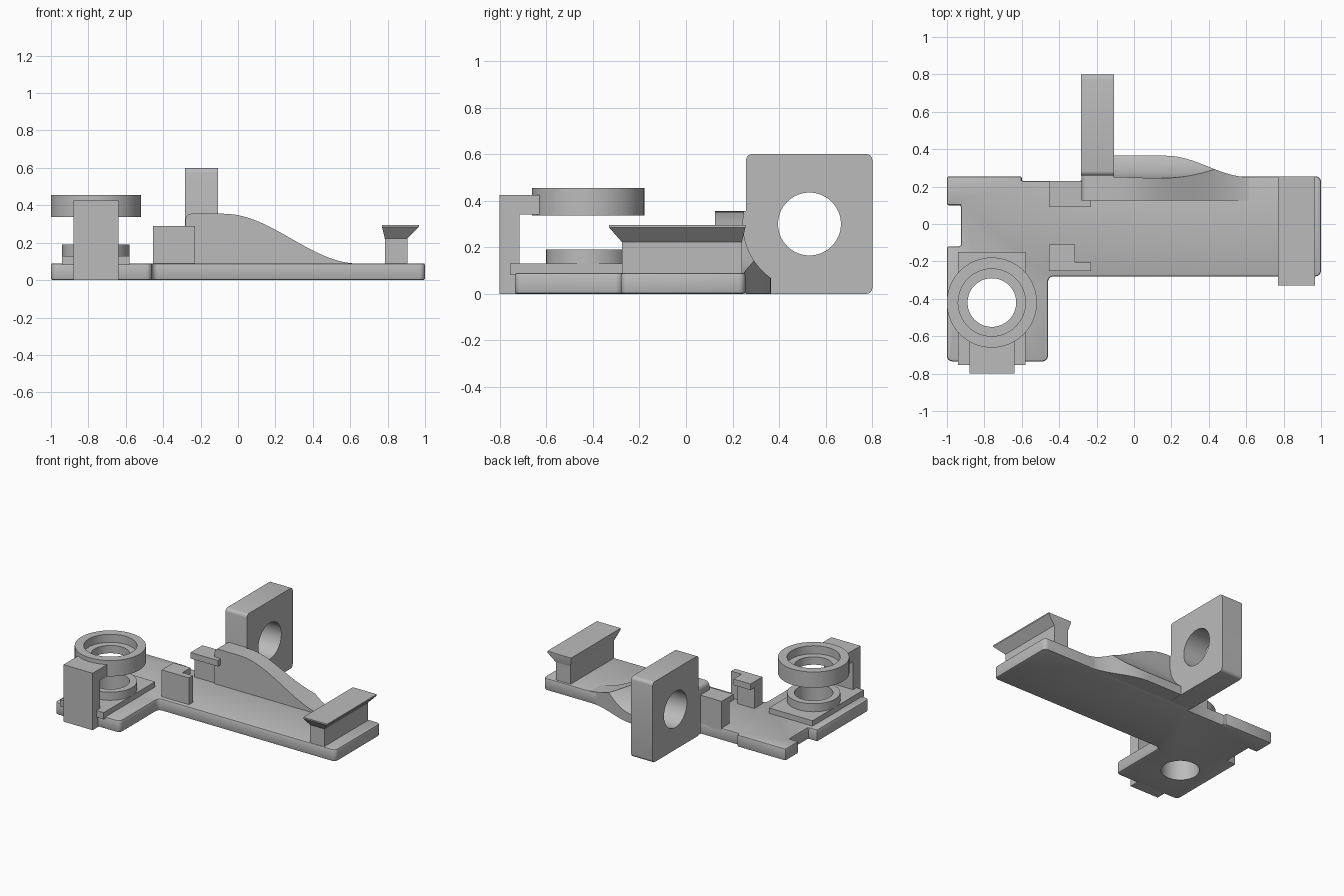
import bpy, bmesh, math
from mathutils import Vector, Matrix

old = bpy.data.objects.get("Cube")
if old:
    bpy.data.objects.remove(old, do_unlink=True)

GREY = bpy.data.materials.new("plain_grey")
GREY.use_nodes = True
TONE = (0.5, 0.5, 0.5, 1)
GREY.diffuse_color = TONE
GREY.node_tree.nodes["Principled BSDF"].inputs["Base Color"].default_value = TONE


def add_object(name, bm):
    bmesh.ops.recalc_face_normals(bm, faces=bm.faces)
    mesh = bpy.data.meshes.new(name)
    bm.to_mesh(mesh)
    bm.free()
    mesh.materials.append(GREY)
    obj = bpy.data.objects.new(name, mesh)
    bpy.context.collection.objects.link(obj)
    return obj


def prism(name, points, axis, lo, hi):
    """Extrude a closed outline along z (x, y points), y (x, z) or x (y, z)."""
    place = {"z": lambda a, b: (a, b, lo), "y": lambda a, b: (a, lo, b),
             "x": lambda a, b: (lo, a, b)}[axis]
    bm = bmesh.new()
    face = bm.faces.new([bm.verts.new(place(a, b)) for a, b in points])
    grown = bmesh.ops.extrude_face_region(bm, geom=[face])["geom"]
    shift = Vector(place(0, 0)) * 0
    shift["xyz".index(axis)] = hi - lo
    bmesh.ops.translate(bm, vec=shift, verts=[v for v in grown if isinstance(v, bmesh.types.BMVert)])
    return add_object(name, bm)


def box(name, x, y, z):
    return prism(name, [(x[0], y[0]), (x[1], y[0]), (x[1], y[1]), (x[0], y[1])], "z", *z)


def circle(cx, cy, r, n=64):
    return [(cx + r * math.cos(math.tau * i / n), cy + r * math.sin(math.tau * i / n)) for i in range(n)]


def bake(obj):
    graph = bpy.context.evaluated_depsgraph_get()
    mesh = bpy.data.meshes.new_from_object(obj.evaluated_get(graph))
    obj.modifiers.clear()
    obj.data = mesh


def combine(obj, tool, operation="DIFFERENCE"):
    mod = obj.modifiers.new("cut", "BOOLEAN")
    mod.operation, mod.object, mod.solver = operation, tool, "EXACT"
    bake(obj)
    bpy.data.objects.remove(tool, do_unlink=True)


def round_edges(obj, width, segments=3):
    mod = obj.modifiers.new("round", "BEVEL")
    mod.width, mod.segments, mod.limit_method = width, segments, "ANGLE"
    mod.angle_limit = math.radians(40)
    bake(obj)


def round_corners(obj, axis, radius, rule):
    """Round the edges that run along one axis where the rule holds."""
    bm = bmesh.new()
    bm.from_mesh(obj.data)
    k = "xyz".index(axis)
    edges = [e for e in bm.edges if abs((e.verts[0].co - e.verts[1].co).normalized()[k]) > 0.99
             and rule(e.verts[0].co)]
    bmesh.ops.bevel(bm, geom=edges, offset=radius, segments=4, profile=0.5, affect="EDGES")
    bm.to_mesh(obj.data)
    bm.free()


def ease(t):
    return 0.5 * (1 + math.cos(math.pi * t))


LENS = (-0.76, -0.42)
PLATE_TOP = 0.09

# L-shaped base plate with a notched left edge
base = prism("base_plate", [(-1, -0.735), (-0.46, -0.735), (-0.46, -0.28), (1, -0.28), (1, 0.255),
                            (-0.28, 0.255), (-0.28, 0.23), (-0.6, 0.23), (-0.6, 0.255), (-1, 0.255),
                            (-1, 0.1), (-0.925, 0.1), (-0.925, -0.12), (-1, -0.12)], "z", 0, PLATE_TOP)
round_corners(base, "z", 0.03, lambda c: c.y < -0.2 or c.x > 0.9)
round_edges(base, 0.01, 2)
combine(base, prism("hole", circle(*LENS, 0.13), "z", -0.1, 0.2))

# Ring seat: raised rectangular pad and lower ring
pad = box("ring_pad", (-0.94, -0.58), (-0.755, -0.15), (0.08, 0.13))
combine(pad, prism("hole", circle(*LENS, 0.13), "z", 0, 0.3))
lower = prism("lower_ring", circle(*LENS, 0.18), "z", 0.12, 0.19)
combine(lower, prism("hole", circle(*LENS, 0.13), "z", 0, 0.3))

# Upper ring with a stepped bore, held by an arm
upper = prism("upper_ring", circle(*LENS, 0.241), "z", 0.337, 0.455)
combine(upper, prism("bore", circle(*LENS, 0.13), "z", 0.2, 0.6))
combine(upper, prism("step", circle(*LENS, 0.18), "z", 0.395, 0.6))
prism("ring_arm", [(-0.8, 0), (-0.715, 0), (-0.715, 0.34), (-0.625, 0.34), (-0.625, 0.425),
                   (-0.8, 0.425)], "x", -0.88, -0.64)

# Pair of clips with overhanging lips
prism("back_clip", [(0.135, 0.07), (0.23, 0.07), (0.23, 0.29), (0.09, 0.29), (0.09, 0.245),
                    (0.135, 0.245)], "x", -0.455, -0.23)
prism("front_clip", [(-0.25, 0.07), (-0.155, 0.07), (-0.155, 0.245), (-0.11, 0.245), (-0.11, 0.29),
                     (-0.25, 0.29)], "x", -0.455, -0.315)
box("front_clip_wall", (-0.32, -0.23), (-0.25, -0.205), (0.07, 0.29))

# Sloping rail whose back swells into a gusset, hollowed around the bracket bore
slope = [(-0.08 + 0.73 * i / 24, 0.088 + 0.267 * ease(i / 24)) for i in range(25)]
rail = prism("sloping_rail", [(-0.28, 0.002), (0.65, 0.002)] + slope[::-1] + [(-0.28, 0.355)], "y", 0.125, 0.4)
round_corners(rail, "y", 0.03, lambda c: c.x < -0.2 and c.z > 0.3)
swell = [(0.17 + 0.45 * i / 20, 0.25 + 0.115 * ease(i / 20)) for i in range(21)]
plan = [(-0.4, 0), (0.8, 0), (0.8, 0.25)] + swell[::-1] + [(-0.11, 0.365), (-0.11, 0.27), (-0.4, 0.27)]
combine(rail, prism("plan", plan, "z", -0.5, 1), "INTERSECT")
combine(rail, prism("hollow", circle(0.53, 0.3, 0.285, 96), "x", -0.11, 1))

# Upright bracket with a round bore
bracket = box("bore_bracket", (-0.284, -0.108), (0.258, 0.8), (0, 0.6))
round_corners(bracket, "x", 0.025, lambda c: c.z > 0.3 or c.y > 0.5)
combine(bracket, prism("bore", circle(0.53, 0.3, 0.135), "x", -0.5, 0.2))

# End post with a flared cap
box("end_post", (0.785, 0.905), (-0.275, 0.24), (0.07, 0.225))
bm = bmesh.new()
rings = []
for x0, x1, y0, y1, z in [(0.785, 0.905, -0.275, 0.24, 0.222), (0.77, 0.967, -0.33, 0.255, 0.285),
                          (0.77, 0.967, -0.33, 0.255, 0.295)]:
    rings.append([bm.verts.new(p) for p in ((x0, y0, z), (x1, y0, z), (x1, y1, z), (x0, y1, z))])
for a, b in zip(rings, rings[1:]):
    for i in range(4):
        j = (i + 1) % 4
        bm.faces.new((a[i], a[j], b[j], b[i]))
bm.faces.new(rings[0])
bm.faces.new(rings[-1])
add_object("flared_cap", bm)

# Smooth the curved surfaces, keep the edges crisp
for obj in bpy.context.scene.objects:
    obj.select_set(obj.type == "MESH")
    if obj.type == "MESH":
        bpy.context.view_layer.objects.active = obj
bpy.ops.object.shade_smooth_by_angle(angle=math.radians(30))
